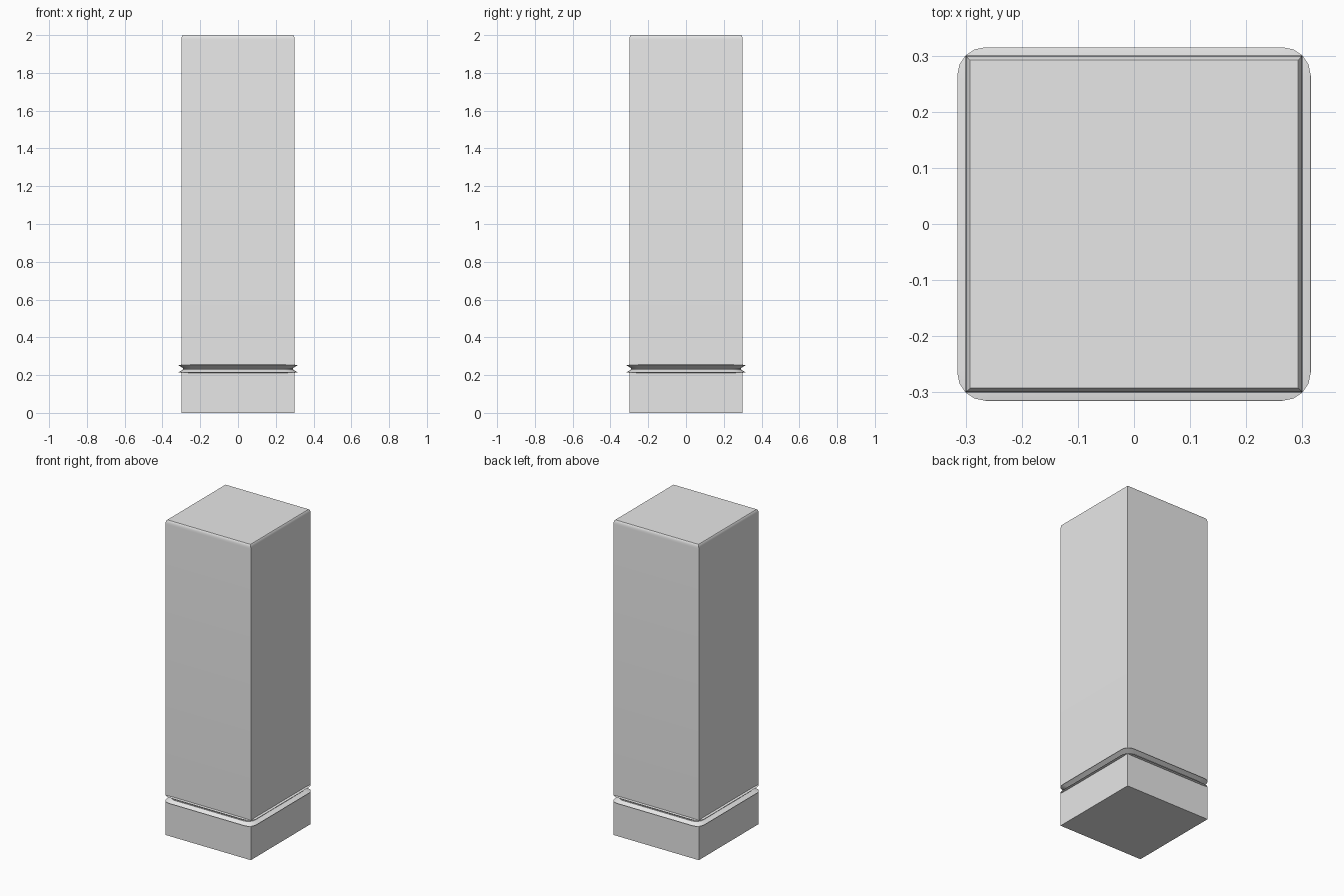
import bpy, bmesh, math

cube = bpy.data.objects.get("Cube")
if cube:
    bpy.data.objects.remove(cube, do_unlink=True)

grey = bpy.data.materials.new("light_grey")
grey.use_nodes = True
colour = (0.8, 0.8, 0.8, 1)
grey.diffuse_color = colour
grey.node_tree.nodes["Principled BSDF"].inputs["Base Color"].default_value = colour


def square_outline(half, radius, steps):
    """Square outline, with rounded corners when radius is above zero."""
    points = []
    for corner in range(4):
        start = corner * math.pi / 2
        mid = start + math.pi / 4
        cx = math.copysign(half - radius, math.cos(mid))
        cy = math.copysign(half - radius, math.sin(mid))
        for i in range(steps + 1):
            a = start + i / max(steps, 1) * math.pi / 2
            points.append((cx + radius * math.cos(a), cy + radius * math.sin(a)))
    return points


def loft(name, profile, radius=0.0, steps=0):
    """Skin square sections (half width, height) from bottom to top."""
    bm = bmesh.new()
    rings = [[bm.verts.new((x, y, z)) for x, y in square_outline(half, radius, steps)]
             for half, z in profile]
    for low, high in zip(rings, rings[1:]):
        n = len(low)
        for i in range(n):
            j = (i + 1) % n
            bm.faces.new((low[i], low[j], high[j], high[i]))
    bm.faces.new(rings[0][::-1])
    bm.faces.new(rings[-1])
    mesh = bpy.data.meshes.new(name)
    bm.to_mesh(mesh)
    bm.free()
    mesh.materials.append(grey)
    obj = bpy.data.objects.new(name, mesh)
    bpy.context.collection.objects.link(obj)
    bpy.ops.object.select_all(action='DESELECT')
    obj.select_set(True)
    bpy.context.view_layer.objects.active = obj
    bpy.ops.object.shade_smooth_by_angle(angle=math.radians(35))
    return obj


# Plinth below the groove
loft("base_block", [(0.3, 0), (0.3, 0.215)])

# Pinched collar with two flared lips
loft("groove_collar", [(0.3, 0.212), (0.315, 0.215), (0.29, 0.23),
                       (0.29, 0.236), (0.315, 0.252), (0.3, 0.255)], 0.05, 4)

# Tall shaft with a softened top edge
loft("main_shaft", [(0.3, 0.25), (0.3, 1.975), (0.299, 1.985),
                    (0.297, 1.994), (0.292, 2)])
